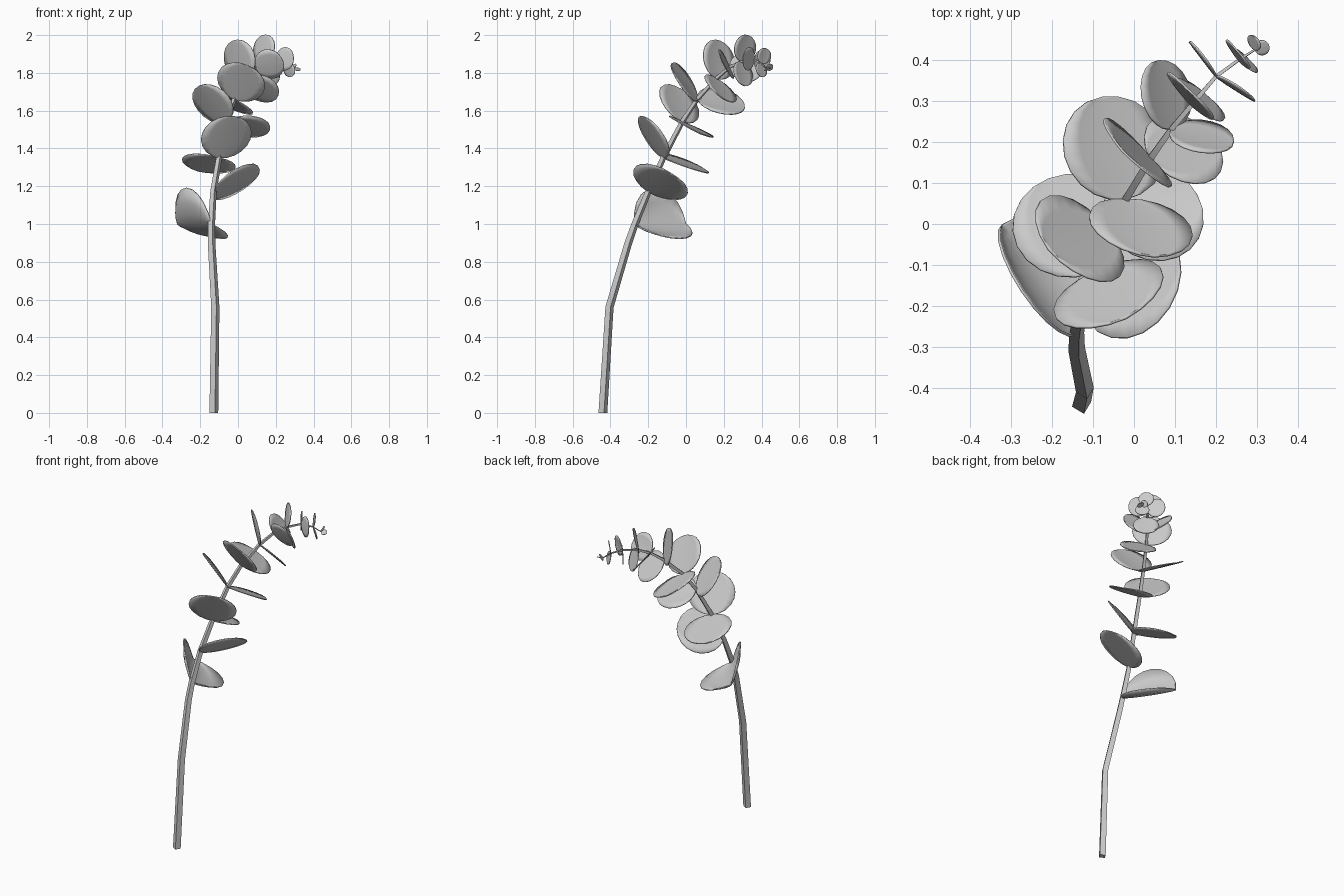
import bpy, bmesh, math
from mathutils import Vector, Matrix

if "Cube" in bpy.data.objects:
    bpy.data.objects.remove(bpy.data.objects["Cube"])


def finish(bm, name, angle=40):
    bmesh.ops.recalc_face_normals(bm, faces=bm.faces)
    me = bpy.data.meshes.new(name)
    bm.to_mesh(me)
    bm.free()
    ob = bpy.data.objects.new(name, me)
    bpy.context.collection.objects.link(ob)
    bpy.ops.object.select_all(action='DESELECT')
    ob.select_set(True)
    bpy.context.view_layer.objects.active = ob
    bpy.ops.object.shade_smooth_by_angle(angle=math.radians(angle))
    return ob


# Stem path; leaves grow at every point from the fourth on
stem = [Vector(p) for p in (
    (-.128, -.44, 0), (-.12, -.405, .56), (-.14, -.305, .9), (-.14, -.27, 1),
    (-.13, -.2, 1.17), (-.1, -.12, 1.35), (-.06, -.02, 1.54), (-.02, .06, 1.66),
    (.04, .16, 1.77), (.09, .23, 1.83), (.14, .29, 1.86), (.2, .36, 1.87),
    (.255, .4, 1.85), (.295, .425, 1.82))]
last = len(stem) - 1


def tangent(i):
    return (stem[min(i + 1, last)] - stem[max(i - 1, 0)]).normalized()


# Bent, tapering four-sided stem
bm = bmesh.new()
rings = []
for i, p in enumerate(stem):
    t = tangent(i) if i else Vector((0, 0, 1))
    side = Vector((1, -.6, 0))
    side = (side - t * side.dot(t)).normalized()
    up = t.cross(side)
    r = .021 * (1 - i / last) + .003
    rings.append([bm.verts.new(p + r * (side * math.cos(a) + up * math.sin(a)))
                  for a in (math.pi * (k + .5) / 2 for k in range(4))])
for a, b in zip(rings, rings[1:]):
    for k in range(4):
        bm.faces.new((a[k], a[(k + 1) % 4], b[(k + 1) % 4], b[k]))
bm.faces.new(rings[0])
bm.faces.new(rings[-1])
finish(bm, "stem", 30)


# Round leaf facing along the stem, slightly wider than long, cupped across
def leaf(name, node, tip, roll=0, cup=.03, rows=10, cols=6):
    base, tip = stem[node], Vector(tip)
    l = tip - base
    size = l.length
    w = tangent(node).cross(l).normalized()
    w = Matrix.Rotation(math.radians(roll), 3, l.normalized()) @ w
    n = l.normalized().cross(w)
    bm = bmesh.new()
    ends = [bm.verts.new(base), bm.verts.new(tip)]
    grid = []
    for i in range(1, rows):
        a = math.pi * i / rows
        mid = base + l * (1 - math.cos(a)) / 2
        s = size * math.sin(a)
        grid.append([bm.verts.new(mid + w * (.55 * s * v) + n * (cup * s * v * v))
                     for v in (2 * j / cols - 1 for j in range(cols + 1))])
    for a, b in zip(grid, grid[1:]):
        for j in range(cols):
            bm.faces.new((a[j], a[j + 1], b[j + 1], b[j]))
    for j in range(cols):
        bm.faces.new((ends[0], grid[0][j + 1], grid[0][j]))
        bm.faces.new((ends[1], grid[-1][j], grid[-1][j + 1]))
    m = finish(bm, name).modifiers.new("thickness", 'SOLIDIFY')
    m.thickness = .003 + .012 * size
    m.offset = 0


# The lowest leaf is folded and rolled on its side, the next one is single
leaf("lowest_leaf", 3, (-.32, 0, 1), roll=35, cup=.27)
leaf("single_leaf", 4, (.11, -.075, 1.265), roll=-12)

# Leaf pairs, given by their tips, climb the rest of the stem
pairs = [
    ((-.21, .11, 1.28), (-.02, -.23, 1.57)),
    ((-.21, -.06, 1.73), (.155, .07, 1.48)),
    ((.05, -.08, 1.84), (-.08, .31, 1.63)),
    ((-.03, .18, 1.97), (.2, .2, 1.66)),
    ((.24, .19, 1.86), (.06, .4, 1.82)),
    ((.13, .33, 2), (.18, .31, 1.73)),
    ((.135, .445, 1.86), (.295, .3, 1.88)),
    ((.25, .425, 1.93), (.285, .395, 1.78)),
    ((.33, .435, 1.82), (.29, .46, 1.84)),
]
# Extra twist of single leaves, in degrees, by pair and side
twist = {(0, "b"): 18, (0, "a"): -5}
for i, pair in enumerate(pairs):
    for tip, label in zip(pair, "ab"):
        leaf(f"leaf_pair_{i + 1}_{label}", 5 + i, tip, twist.get((i, label), 0))
